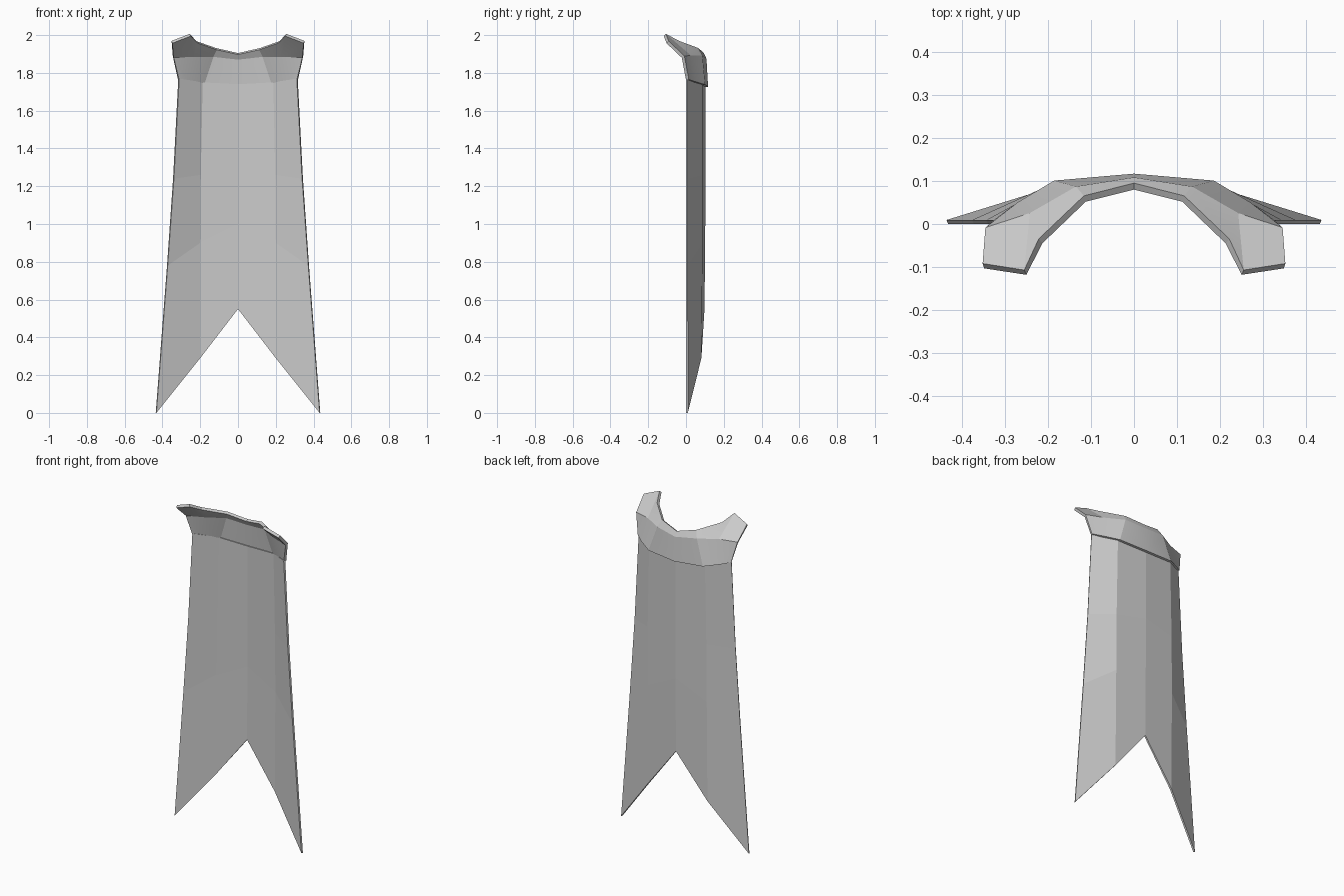
import bpy

if "Cube" in bpy.data.objects:
    bpy.data.objects.remove(bpy.data.objects["Cube"])

grey = bpy.data.materials.new("light_grey")
grey.diffuse_color = (0.6, 0.6, 0.6, 1)
grey.use_nodes = True
grey.node_tree.nodes["Principled BSDF"].inputs["Base Color"].default_value = grey.diffuse_color


def sheet(name, points, faces, thickness, angle):
    """Half shell, mirrored across x = 0 and thickened outward."""
    mesh = bpy.data.meshes.new(name)
    mesh.from_pydata(points, [], faces)
    mesh.materials.append(grey)
    obj = bpy.data.objects.new(name, mesh)
    bpy.context.collection.objects.link(obj)
    mirror = obj.modifiers.new("mirror", 'MIRROR')
    mirror.use_clip = True
    solid = obj.modifiers.new("thickness", 'SOLIDIFY')
    solid.thickness = thickness
    solid.offset = -1
    bpy.ops.object.select_all(action='DESELECT')
    obj.select_set(True)
    bpy.context.view_layer.objects.active = obj
    for mod in ("mirror", "thickness"):
        bpy.ops.object.modifier_apply(modifier=mod)
    if angle:
        bpy.ops.object.shade_smooth_by_angle(angle=angle)
    return obj


def grid_faces(cols, rows):
    return [(r * cols + c, r * cols + c + 1, (r + 1) * cols + c + 1, (r + 1) * cols + c)
            for r in range(rows - 1) for c in range(cols - 1)]


# Cape: three fold lines per half, swallow-tail hem
cape = [
    (0, 0.088, 0.55), (0.20, 0.072, 0.29), (0.432, 0, 0),
    (0, 0.092, 1.00), (0.20, 0.078, 0.90), (0.372, 0, 0.78),
    (0, 0.092, 1.30), (0.197, 0.078, 1.26), (0.339, 0, 1.24),
    (0, 0.092, 1.74), (0.187, 0.078, 1.75), (0.311, 0, 1.77),
]
sheet("cape", cape, grid_faces(3, 4), 0.01, 0)

# Collar: curved band rising into forward-leaning points
collar = [
    (0, 0.100, 1.725), (0.180, 0.085, 1.735), (0.262, 0.036, 1.75), (0.311, 0, 1.762),
    (0, 0.092, 1.870), (0.130, 0.072, 1.885), (0.235, 0.012, 1.885), (0.340, -0.022, 1.88),
    (0, 0.080, 1.897), (0.112, 0.052, 1.922), (0.213, -0.045, 1.958), (0.348, -0.103, 1.957),
    (0.250, -0.118, 1.995),
]
faces = grid_faces(4, 3)[:-1] + [(6, 12, 10), (6, 7, 11, 12)]
sheet("collar", collar, faces, 0.017, 0.35)
